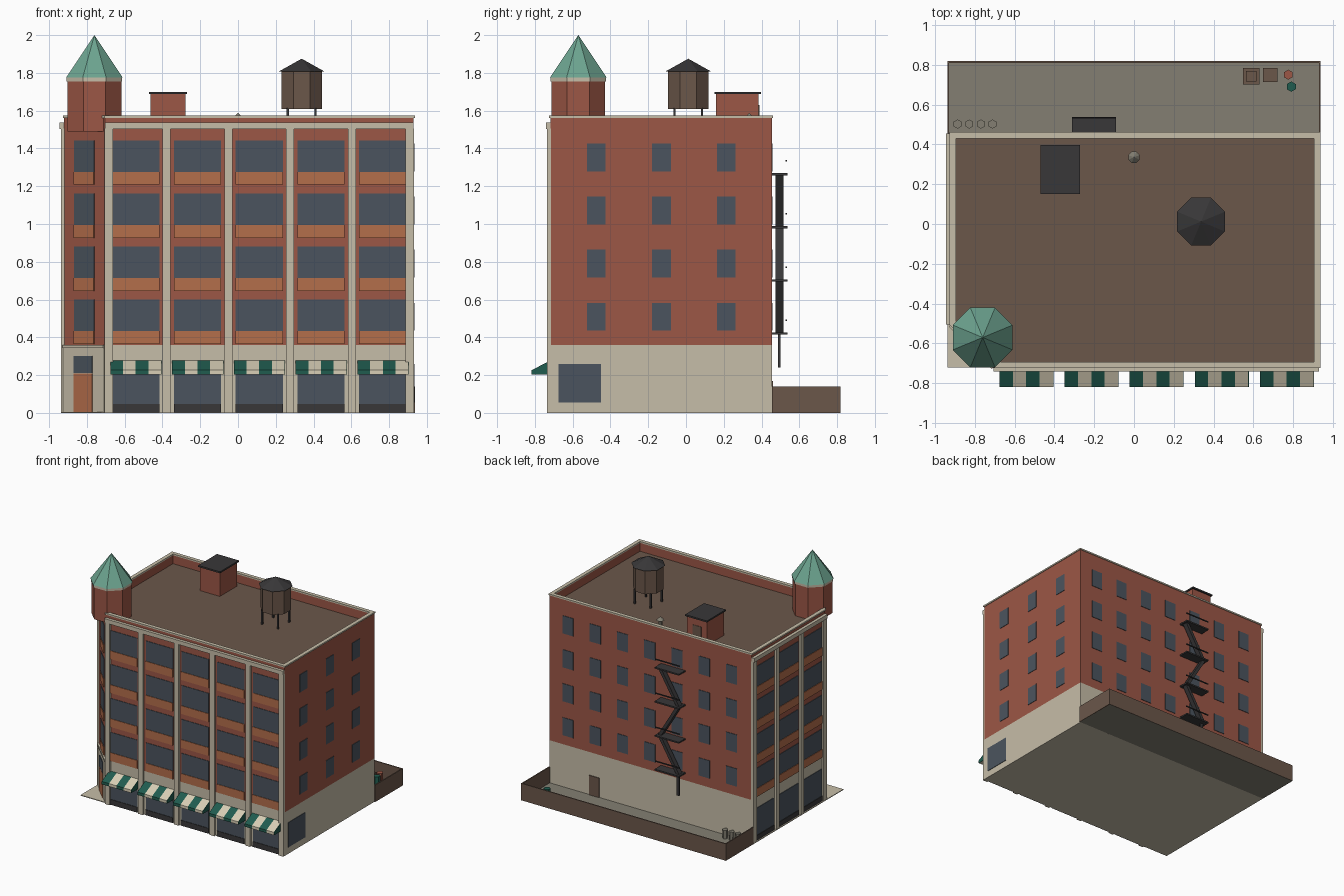
import bpy, bmesh, math
from mathutils import Vector

if "Cube" in bpy.data.objects:
    bpy.data.objects.remove(bpy.data.objects["Cube"])


def mat(name, r, g, b):
    m = bpy.data.materials.new(name)
    lin = [((c / 255 + 0.055) / 1.055) ** 2.4 for c in (r, g, b)]
    m.diffuse_color = (*lin, 1)
    m.use_nodes = True
    m.node_tree.nodes["Principled BSDF"].inputs["Base Color"].default_value = m.diffuse_color
    return m


BRICK = mat("red brick", 156, 87, 70)
STONE = mat("pale stone", 198, 189, 168)
GLASS = mat("blue grey glass", 75, 84, 94)
TERRA = mat("terracotta", 180, 110, 75)
BROWN = mat("brown", 107, 87, 74)
DARK = mat("dark metal", 56, 55, 56)
GREY = mat("yard grey", 131, 127, 114)
COPPER = mat("green copper", 108, 163, 143)
GREEN = mat("awning green", 32, 92, 79)
CREAM = mat("awning cream", 216, 207, 182)


class Part:
    """Collects simple solids into one named, single-colour object."""
    def __init__(self, name, material):
        self.name, self.material, self.bm = name, material, bmesh.new()

    def prism(self, pts, vec):
        a = [self.bm.verts.new(p) for p in pts]
        b = [self.bm.verts.new(Vector(p) + Vector(vec)) for p in pts]
        self.bm.faces.new(a)
        self.bm.faces.new(b[::-1])
        for i in range(len(a)):
            j = (i + 1) % len(a)
            self.bm.faces.new((a[i], b[i], b[j], a[j]))
        return self

    def box(self, x0, x1, y0, y1, z0, z1):
        return self.prism([(x0, y0, z0), (x1, y0, z0), (x1, y1, z0), (x0, y1, z0)], (0, 0, z1 - z0))

    def panel(self, wall, s, w, z0, z1, t):
        """Upright slab on a wall: s along it, width w, thickness t outward."""
        p, u = wall
        n = Vector((u.y, -u.x, 0))
        a, b = p + u * (s - w / 2) - n * 0.004, p + u * (s + w / 2) - n * 0.004
        pts = [a, b, b + n * (t + 0.004), a + n * (t + 0.004)]
        return self.prism([(q.x, q.y, z0) for q in pts], (0, 0, z1 - z0))

    def cone(self, x, y, z0, z1, r0, r1, n):
        """n-sided frustum with flat sides facing the axes."""
        ang = [2 * math.pi * (i + 0.5) / n for i in range(n)]
        a = [self.bm.verts.new((x + r0 * math.cos(t), y + r0 * math.sin(t), z0)) for t in ang]
        self.bm.faces.new(a)
        if r1 == 0:
            tip = self.bm.verts.new((x, y, z1))
            for i in range(n):
                self.bm.faces.new((a[i], a[(i + 1) % n], tip))
            return self
        b = [self.bm.verts.new((x + r1 * math.cos(t), y + r1 * math.sin(t), z1)) for t in ang]
        self.bm.faces.new(b)
        for i in range(n):
            j = (i + 1) % n
            self.bm.faces.new((a[i], a[j], b[j], b[i]))
        return self

    def ring(self, out, inn, z0, z1):
        rows = [[self.bm.verts.new((*p, z)) for p in loop]
                for loop, z in ((out, z0), (out, z1), (inn, z1), (inn, z0))]
        for k in range(4):
            a, b = rows[k], rows[(k + 1) % 4]
            for i in range(len(out)):
                j = (i + 1) % len(out)
                self.bm.faces.new((a[i], a[j], b[j], b[i]))
        return self

    def done(self):
        bmesh.ops.recalc_face_normals(self.bm, faces=self.bm.faces)
        me = bpy.data.meshes.new(self.name)
        self.bm.to_mesh(me)
        self.bm.free()
        me.materials.append(self.material)
        bpy.context.collection.objects.link(bpy.data.objects.new(self.name, me))


# Footprint with one cut corner, and a helper that offsets it
FOOT = [(-0.705, -0.718), (0.93, -0.718), (0.93, 0.455), (-0.92, 0.455), (-0.92, -0.505)]


def offset(d):
    res = []
    for i in range(5):
        p0, p, p1 = (Vector(FOOT[k % 5]) for k in (i - 1, i, i + 1))
        a, b = (p - p0).normalized(), (p1 - p).normalized()
        na, nb = Vector((a.y, -a.x)), Vector((b.y, -b.x))
        q = p + (na + nb) * d / (1 + na.dot(nb))
        res.append((q.x, q.y))
    return res


def wall(i):
    a, b = Vector((*FOOT[i], 0)), Vector((*FOOT[(i + 1) % 5], 0))
    return (a, (b - a).normalized()), (b - a).length


def at(pts, z):
    return [(x, y, z) for x, y in pts]


# Ground, main body, roof and parapet
Part("sidewalk", STONE).box(-0.938, 0.93, -0.72, 0.455, 0, 0.006).done()
Part("ground_floor", STONE).prism(at(FOOT, 0.001), (0, 0, 0.359)).done()
Part("upper_floors", BRICK).prism(at(FOOT, 0.36), (0, 0, 1.12)).done()
Part("roof_deck", BROWN).prism(at(offset(-0.005), 1.475), (0, 0, 0.015)).done()
Part("parapet", BRICK).ring(FOOT, offset(-0.02), 1.47, 1.563).done()
Part("coping", STONE).ring(offset(0.006), offset(-0.025), 1.562, 1.574).done()

# Bayed facades (front and left): pilasters, windows, spandrels, shopfronts
pil, cor = Part("pilasters", STONE), Part("cornice", STONE)
win, spa = Part("windows", GLASS), Part("spandrels", TERRA)
shop, kick = Part("shop_windows", GLASS), Part("shop_bases", DARK)
FLOORS = [0.433 + 0.281 * k for k in range(4)]
for i, bays in ((0, 5), (3, 3)):
    w, length = wall(i)
    pitch = length / bays
    cor.panel(w, length / 2, length, 1.504, 1.538, 0.024)
    for k in range(bays + 1):
        s = min(max(k * pitch, 0.021), length - 0.021)
        pil.panel(w, s, 0.043, 0, 1.506, 0.017)
    for k in range(bays):
        s = (k + 0.5) * pitch
        for z in FLOORS:
            win.panel(w, s, 0.25, z, z + 0.167, 0.004)
            spa.panel(w, s, 0.25, z - 0.068, z, 0.008)
        shop.panel(w, s, 0.25, 0.045, 0.27, 0.004)
        kick.panel(w, s, 0.25, 0.002, 0.046, 0.008)

# Plain facades (right and back): punched windows
right, rlen = wall(1)
back, blen = wall(2)
for z in FLOORS:
    for y in (-0.475, -0.13, 0.213):
        win.panel(right, y + 0.718, 0.1, z + 0.003, z + 0.15, 0.004)
    for k in range(7):
        win.panel(back, 0.168 + 0.25 * k, 0.1, z + 0.003, z + 0.15, 0.004)
shop.panel(right, 0.155, 0.225, 0.055, 0.26, 0.004)
Part("back_door", BROWN).panel(back, 0.41, 0.09, 0.006, 0.17, 0.006).done()

# Cut corner: entrance, windows and ledge
corner, clen = wall(4)
mid = clen / 2
Part("entrance_surround", STONE).panel(corner, mid, clen, 0, 0.345, 0.008).done()
Part("entrance_ledge", STONE).panel(corner, mid, clen, 0.343, 0.36, 0.014).done()
Part("entrance_door", TERRA).panel(corner, mid, 0.136, 0.006, 0.208, 0.013).done()
win.panel(corner, mid, 0.136, 0.21, 0.3, 0.013)
for z in FLOORS:
    win.panel(corner, mid, 0.148, z, z + 0.167, 0.004)
    spa.panel(corner, mid, 0.148, z - 0.068, z, 0.008)
for p in (pil, cor, win, spa, shop, kick):
    p.done()

# Striped awnings with green cheeks
green, cream = Part("awning_green_stripes", GREEN), Part("awning_cream_stripes", CREAM)
PROFILE = [(-0.716, 0.278), (-0.818, 0.226), (-0.818, 0.202), (-0.716, 0.202)]
for k in range(5):
    x0 = -0.705 + 0.327 * (k + 0.5) - 0.134
    for j in range(4):
        part = cream if j % 2 else green
        part.prism([(x0 + 0.067 * j, y, z) for y, z in PROFILE], (0.067, 0, 0))
    green.prism([(x0 + 0.268, y, z) for y, z in PROFILE], (0.003, 0, 0))
green.done()
cream.done()

# Corner turret
OCT = 1 / math.cos(math.pi / 8)
tx, ty = -0.76, -0.57
Part("turret", BRICK).cone(tx, ty, 1.49, 1.76, 0.142 * OCT, 0.142 * OCT, 8).done()
Part("turret_band", STONE).cone(tx, ty, 1.755, 1.777, 0.147 * OCT, 0.147 * OCT, 8).done()
Part("turret_roof", COPPER).cone(tx, ty, 1.775, 2.0, 0.15 * OCT, 0, 8).done()

# Water tank on legs
wx, wy = 0.337, 0.012
Part("water_tank", BROWN).cone(wx, wy, 1.61, 1.812, 0.107 * OCT, 0.107 * OCT, 8).done()
Part("tank_roof", DARK).cone(wx, wy, 1.808, 1.875, 0.12 * OCT, 0, 8).done()
legs = Part("tank_legs", DARK)
for sx in (-1, 1):
    for sy in (-1, 1):
        x, y = wx + 0.073 * sx, wy + 0.073 * sy
        legs.box(x - 0.006, x + 0.006, y - 0.006, y + 0.006, 1.488, 1.615)
legs.done()

# Roof shed and vent
Part("roof_shed", BRICK).box(-0.462, -0.278, 0.16, 0.385, 1.488, 1.69).done()
Part("shed_roof", DARK).box(-0.47, -0.27, 0.15, 0.397, 1.687, 1.7).done()
Part("shed_door", BROWN).box(-0.41, -0.33, 0.38, 0.389, 1.49, 1.63).done()
Part("roof_vent", GREY).cone(0, 0.335, 1.488, 1.565, 0.016, 0.016, 8).cone(0, 0.335, 1.56, 1.588, 0.031, 0, 8).done()

# Fire escape: landings, rails, zigzag stairs and drop ladder
esc = Part("fire_escape", DARK)
LAND = [0.42, 0.701, 0.983, 1.264]
for k, z in enumerate(LAND):
    esc.box(-0.312, -0.09, 0.45, 0.538, z - 0.006, z + 0.006)
    esc.box(-0.312, -0.09, 0.527, 0.535, z + 0.066, z + 0.074)
    if k < 3:
        d = 0.085 if k % 2 == 0 else -0.085
        a, b = -0.2 - d, -0.2 + d
        esc.prism([(a - 0.015, 0.475, z), (a + 0.015, 0.475, z),
                   (b + 0.015, 0.475, LAND[k + 1]), (b - 0.015, 0.475, LAND[k + 1])], (0, 0.04, 0))
esc.box(-0.287, -0.263, 0.488, 0.5, 0.24, 0.42)
esc.done()

# Back yard with fence, bins and crates
Part("yard", GREY).box(-0.935, 0.935, 0.455, 0.817, 0, 0.008).done()
fence = Part("yard_fence", BROWN).box(-0.938, 0.938, 0.809, 0.818, 0, 0.14)
for x in (-0.938, 0.929):
    fence.box(x, x + 0.009, 0.455, 0.81, 0, 0.14)
fence.done()
cans = Part("trash_cans", GREY)
for k in range(4):
    cans.cone(-0.886 + 0.0585 * k, 0.502, 0.006, 0.08, 0.019, 0.023, 6)
cans.done()
crates = Part("crates", BROWN).box(0.547, 0.63, 0.7, 0.783, 0.006, 0.05)
crates.box(0.562, 0.615, 0.715, 0.768, 0.05, 0.08).box(0.647, 0.72, 0.713, 0.783, 0.006, 0.06).done()
Part("red_barrel", BRICK).cone(0.775, 0.75, 0.006, 0.09, 0.025, 0.025, 6).done()
Part("green_barrel", GREEN).cone(0.79, 0.69, 0.006, 0.09, 0.026, 0.026, 6).done()
